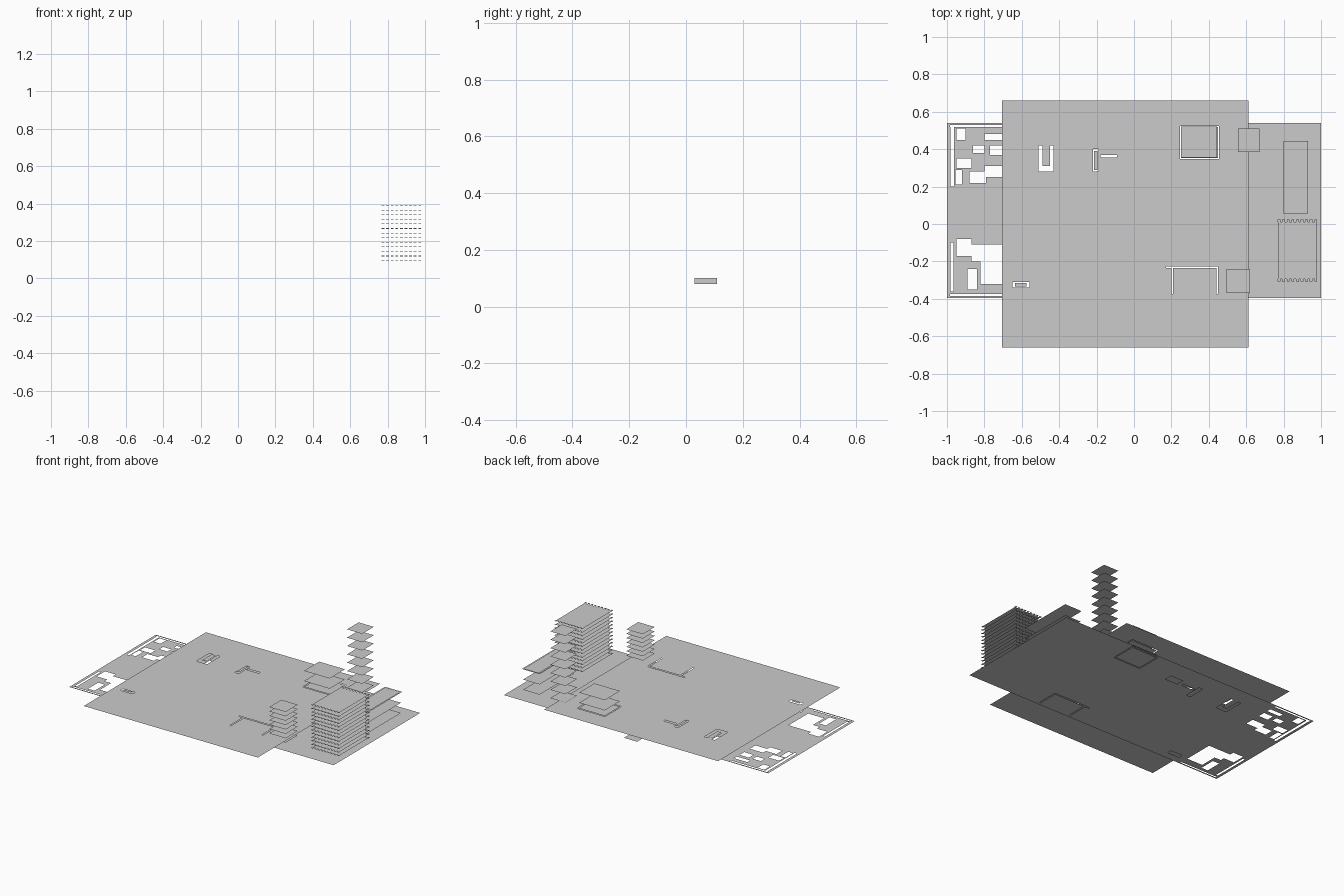
import bpy, bmesh, math

if "Cube" in bpy.data.objects:
    bpy.data.objects.remove(bpy.data.objects["Cube"])


def finish(bm, name):
    bmesh.ops.remove_doubles(bm, verts=bm.verts, dist=1e-5)
    me = bpy.data.meshes.new(name)
    bm.to_mesh(me)
    bm.free()
    ob = bpy.data.objects.new(name, me)
    bpy.context.collection.objects.link(ob)
    return ob


def quad(bm, x0, x1, y0, y1, z):
    bm.faces.new([bm.verts.new(p) for p in ((x0, y0, z), (x1, y0, z), (x1, y1, z), (x0, y1, z))])


def sheet(name, x0, x1, y0, y1, z, holes=()):
    """Flat sheet with rectangular openings (x0, x1, y0, y1)."""
    holes = [h for h in holes if h[1] > x0 and h[0] < x1]
    clamp = lambda v, a, b: min(max(v, a), b)
    xs = sorted({x0, x1} | {clamp(v, x0, x1) for h in holes for v in h[:2]})
    ys = sorted({y0, y1} | {clamp(v, y0, y1) for h in holes for v in h[2:]})
    bm = bmesh.new()
    for a, b in zip(xs, xs[1:]):
        for c, d in zip(ys, ys[1:]):
            mx, my = (a + b) / 2, (c + d) / 2
            if not any(h[0] < mx < h[1] and h[2] < my < h[3] for h in holes):
                quad(bm, a, b, c, d, z)
    bmesh.ops.remove_doubles(bm, verts=bm.verts, dist=1e-5)
    bmesh.ops.dissolve_limit(bm, angle_limit=0.01, verts=bm.verts, edges=bm.edges)
    return finish(bm, name)


def ring(x0, x1, y0, y1, w=0.008):
    """Four slots forming a rectangular outline."""
    return [(x0, x0 + w, y0, y1), (x1 - w, x1, y0, y1),
            (x0, x1, y0, y0 + w), (x0, x1, y1 - w, y1)]


def floors(name, x0, x1, y0, y1, top, step, count):
    """Stack of thin floor slabs."""
    bm = bmesh.new()
    for k in range(count):
        quad(bm, x0, x1, y0, y1, top - k * step)
    return finish(bm, name)


BASE, DECK = 0.072, 0.122

# openings in the garden end of the base
garden = [(-.985, -.70, .518, .53), (-.98, -.962, .2, .53), (-.95, -.90, .45, .51),
          (-.955, -.92, .21, .29), (-.95, -.87, .30, .35), (-.88, -.79, .22, .28),
          (-.80, -.70, .25, .31), (-.86, -.80, .38, .42), (-.77, -.70, .37, .42),
          (-.80, -.70, .45, .48)]
yard = [(-.98, -.965, -.36, -.1), (-.95, -.87, -.17, -.08), (-.87, -.70, -.20, -.11),
        (-.82, -.70, -.32, -.20), (-.89, -.84, -.35, -.24), (-.985, -.70, -.385, -.375)]
# openings that pass through base and deck
courts = [(-.51, -.49, .28, .42), (-.45, -.43, .28, .42), (-.49, -.45, .28, .31),
          (-.22, -.19, .28, .40), (-.18, -.09, .355, .37), (-.65, -.56, -.34, -.31)]
pool = [(.17, .45, -.234, -.226), (.20, .208, -.375, -.23), (.442, .45, -.375, -.23)]
slots = courts + pool + ring(.245, .455, .348, .525, .006)

# ground and raised deck
sheet("base_ground", -1, 1, -.395, .54, BASE, garden + yard + slots)
sheet("raised_deck", -.705, .612, -.66, .66, DECK, slots)

# inner courts slightly above the deck
sheet("court_cover_left", -.485, -.455, .31, .41, DECK + .004)
sheet("court_cover_right", -.215, -.195, .29, .39, DECK + .004)
sheet("gate_cover", -.635, -.575, -.335, -.315, DECK + .004)

# buildings made of floor slabs
floors("corner_tower", .77, .975, -.295, .012, .388, .0245, 13)
floors("tall_tower", .555, .67, .385, .51, .584, .057, 9)
floors("front_tower", .495, .62, -.37, -.24, .325, .03, 8)
floors("low_block", .80, .925, .06, .44, .23, .07, 3)
floors("back_house", .25, .445, .355, .52, .23, .07, 3)
sheet("low_block_rim", .80, .93, .055, .445, .234,
      [(.812, .918, .067, .433)])

# balcony tabs along both ends and sides of the corner tower
bm = bmesh.new()
for k in range(13):
    z = .388 - k * .0245
    for i in range(9):
        x = .768 + i * .0245
        for y, d in ((-.295, -.012), (.012, .012)):
            quad(bm, x, x + .015, min(y, y + d), max(y, y + d), z)
            bm.faces.new([bm.verts.new(p) for p in (
                (x, y + d, z), (x + .015, y + d, z), (x + .015, y + d, z + .003), (x, y + d, z + .003))])
finish(bm, "balcony_tabs")

# round fountain under the deck
bm = bmesh.new()
for r, z in ((.07, BASE - .002), (.03, BASE - .004)):
    bmesh.ops.create_circle(bm, cap_ends=True, radius=r, segments=24)
    bm.verts.ensure_lookup_table()
    for v in bm.verts[-24:]:
        v.co.x += .514
        v.co.y += .05
        v.co.z = z
finish(bm, "fountain")

# upright sign panel between base and deck
bm = bmesh.new()
bm.faces.new([bm.verts.new(p) for p in ((.14, .03, .08), (.14, .11, .08), (.14, .11, .10), (.14, .03, .10))])
finish(bm, "upright_panel")

# sunken slab at the lowest level
sheet("sunken_slab", .02, .12, .44, .50, 0.0)
